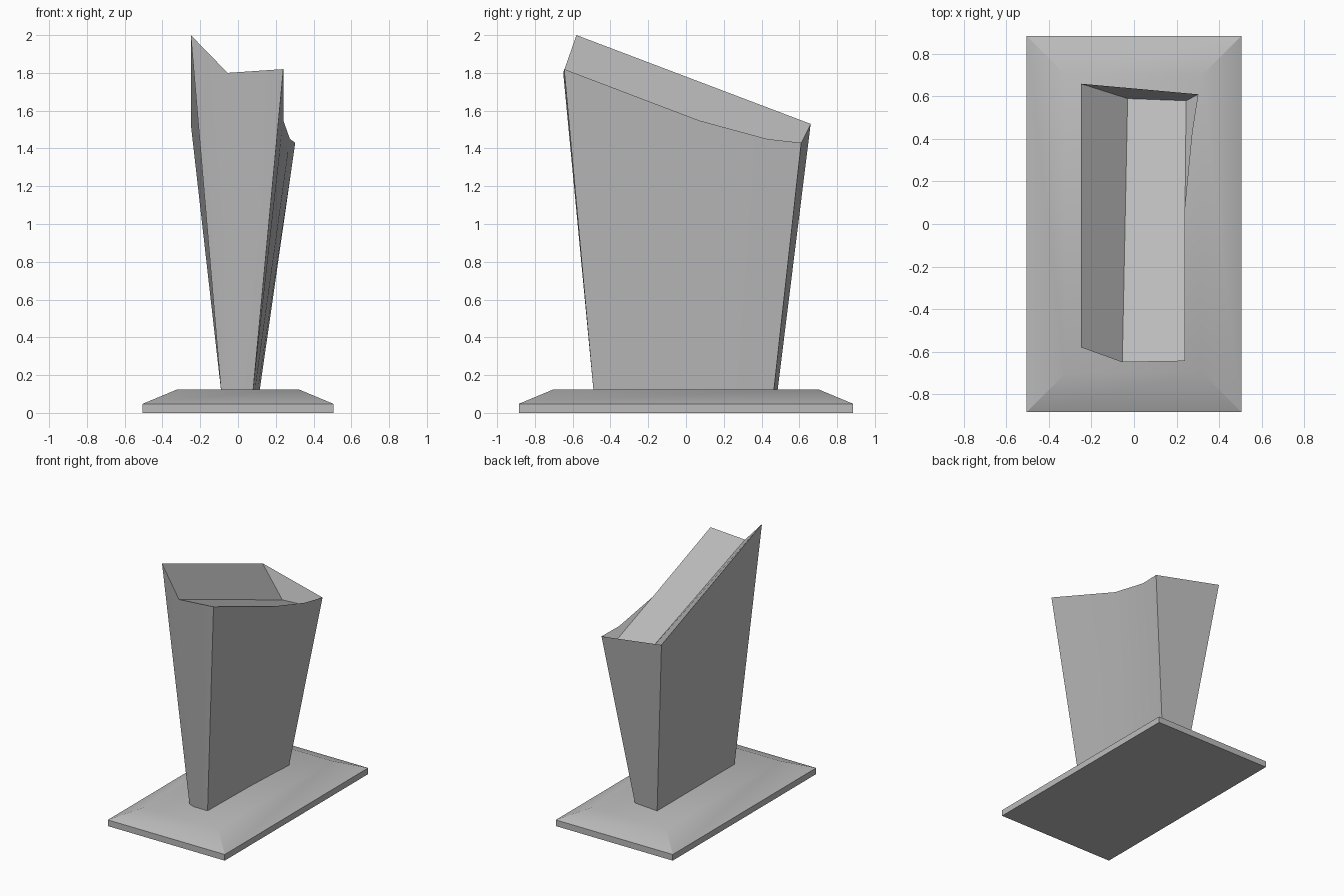
import bpy
import bmesh

if "Cube" in bpy.data.objects:
    bpy.data.objects.remove(bpy.data.objects["Cube"], do_unlink=True)

# Plain stone colour
stone = bpy.data.materials.new("grey_stone")
stone.use_nodes = True
colour = (0.5, 0.5, 0.5, 1)
stone.diffuse_color = colour
stone.node_tree.nodes["Principled BSDF"].inputs["Base Color"].default_value = colour


def skin(bm, lower, upper):
    """Join two rings of vertices with side faces."""
    n = len(lower)
    for i in range(n):
        j = (i + 1) % n
        bm.faces.new((lower[i], lower[j], upper[j], upper[i]))


def finish(bm, name):
    bmesh.ops.recalc_face_normals(bm, faces=bm.faces)
    mesh = bpy.data.meshes.new(name)
    bm.to_mesh(mesh)
    bm.free()
    mesh.materials.append(stone)
    obj = bpy.data.objects.new(name, mesh)
    bpy.context.collection.objects.link(obj)
    bpy.ops.object.select_all(action="DESELECT")
    bpy.context.view_layer.objects.active = obj
    obj.select_set(True)
    bpy.ops.object.shade_smooth_by_angle(angle=0.5)


# Rectangular plinth with a sloping border
bm = bmesh.new()
signs = ((-1, -1), (1, -1), (1, 1), (-1, 1))
rings = [[bm.verts.new((sx * w, sy * d, z)) for sx, sy in signs]
         for w, d, z in ((0.505, 0.885, 0), (0.505, 0.885, 0.048), (0.32, 0.7, 0.125))]
skin(bm, rings[0], rings[1])
skin(bm, rings[1], rings[2])
bm.faces.new(rings[0])
bm.faces.new(rings[2])
finish(bm, "plinth")

# Flared slab: matching foot and rim outlines
bm = bmesh.new()
foot = [bm.verts.new((x, y, 0.12)) for x, y in (
    (-0.09, -0.47), (-0.04, -0.49), (0.08, -0.49), (0.09, 0.02),
    (0.105, 0.33), (0.115, 0.465), (-0.09, 0.485))]
rim = [bm.verts.new(p) for p in (
    (-0.25, -0.58, 2.0), (-0.055, -0.65, 1.8), (0.24, -0.645, 1.82),
    (0.24, 0.07, 1.548), (0.275, 0.43, 1.45), (0.303, 0.61, 1.43),
    (-0.25, 0.66, 1.53))]
skin(bm, foot, rim)
bm.faces.new(foot)

# Sloping trough sunk into the top, closed by the back rim
high, valley, right_front, right_mid, right_rear, back_right, back_left = rim
trough_left = bm.verts.new((-0.03, 0.59, 1.33))
trough_right = bm.verts.new((0.245, 0.58, 1.35))
bm.faces.new((high, valley, trough_left, back_left))
bm.faces.new((valley, right_front, right_mid, trough_right, trough_left))
bm.faces.new((right_mid, right_rear, back_right, trough_right))
bm.faces.new((trough_left, trough_right, back_right, back_left))
finish(bm, "flared_slab")
